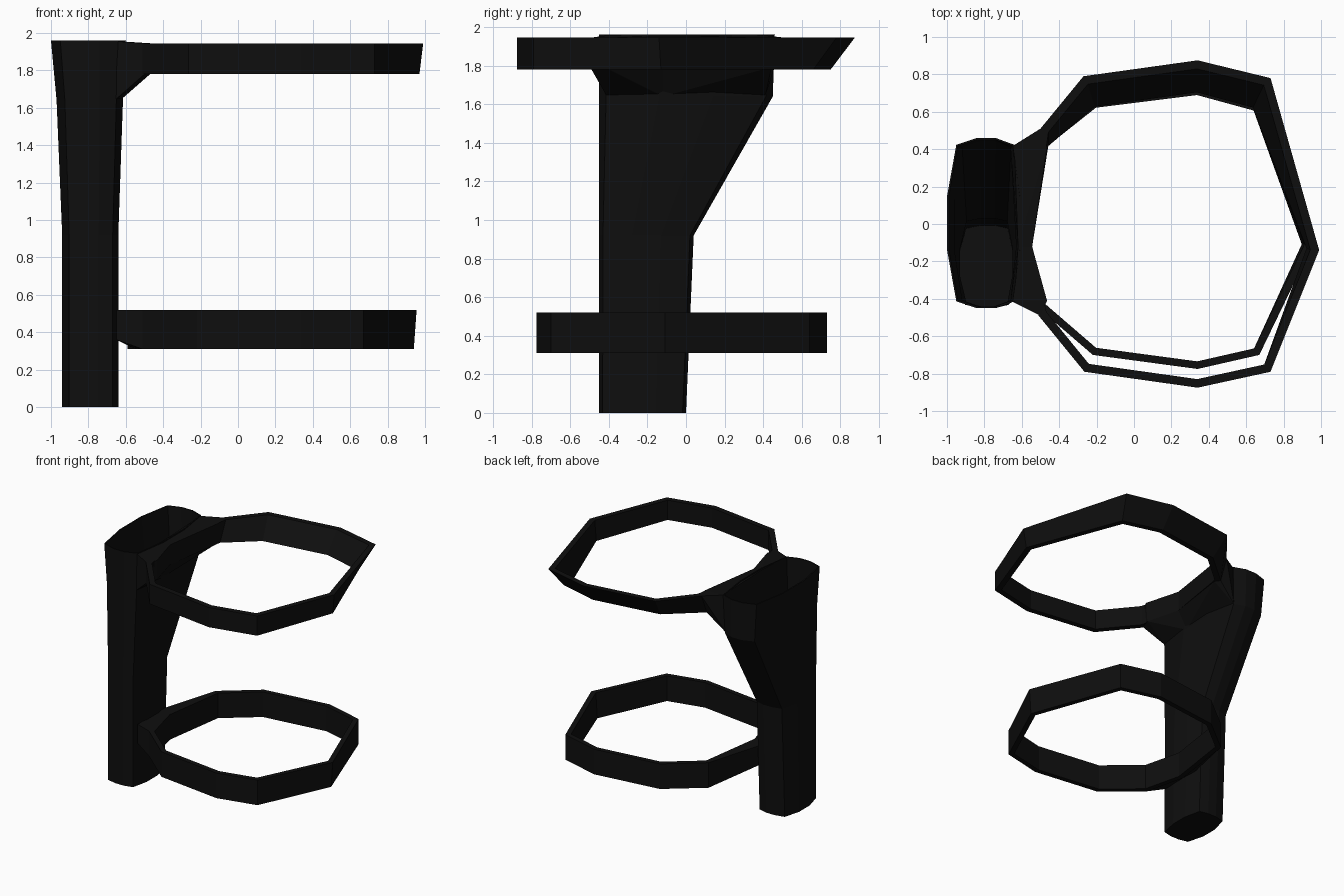
import bpy, bmesh
from mathutils import Vector

if "Cube" in bpy.data.objects:
    bpy.data.objects.remove(bpy.data.objects["Cube"])

black = bpy.data.materials.new("matte black")
black.diffuse_color = (0.0045, 0.0045, 0.0045, 1)
black.use_nodes = True
black.node_tree.nodes["Principled BSDF"].inputs["Base Color"].default_value = black.diffuse_color


def finish(name, bm):
    bmesh.ops.recalc_face_normals(bm, faces=bm.faces)
    me = bpy.data.meshes.new(name)
    bm.to_mesh(me)
    bm.free()
    me.materials.append(black)
    ob = bpy.data.objects.new(name, me)
    bpy.context.collection.objects.link(ob)
    return ob


def inset(pts, t):
    """Mitred inward offset of a counter-clockwise outline."""
    out = []
    for i, p in enumerate(pts):
        p = Vector(p)
        a = (p - Vector(pts[i - 1])).normalized()
        b = (Vector(pts[(i + 1) % len(pts)]) - p).normalized()
        na, nb = Vector((-a.y, a.x)), Vector((-b.y, b.x))
        out.append(p + (na + nb) * (t / (1 + na.dot(nb))))
    return out


def ring(name, top, bottom, z0, z1, t):
    bm = bmesh.new()
    loops = [[bm.verts.new((p[0], p[1], z)) for p in pts] for pts, z in
             ((top, z1), (bottom, z0), (inset(bottom, t), z0), (inset(top, t), z1))]
    n = len(top)
    for k in range(4):
        a, b = loops[k], loops[(k + 1) % 4]
        for i in range(n):
            j = (i + 1) % n
            bm.faces.new((a[i], a[j], b[j], b[i]))
    return finish(name, bm)


def hull(name, pts):
    bm = bmesh.new()
    for p in pts:
        bm.verts.new(p)
    r = bmesh.ops.convex_hull(bm, input=bm.verts)
    junk = list({v for v in r["geom_interior"] + r["geom_unused"]
                 if isinstance(v, bmesh.types.BMVert)})
    bmesh.ops.delete(bm, geom=junk, context='VERTS')
    return finish(name, bm)


# Open-topped holder tube that widens to the rear
half = [(1, .31), (.8, .92), (.3, 1), (-.2, 1), (-.75, .92), (-1, .31)]
section = half + [(x, -y) for x, y in reversed(half)]
bm = bmesh.new()
prev = None
for z, x0, x1, y0, y1 in ((0, -.94, -.64, -.45, 0), (.92, -.94, -.64, -.45, .04),
                          (1.64, -.97, -.615, -.45, .45), (1.96, -1, -.6, -.45, .46)):
    loop = [bm.verts.new(((x0 + x1) / 2 + u * (x1 - x0) / 2,
                          (y0 + y1) / 2 + v * (y1 - y0) / 2, z)) for u, v in section]
    if prev:
        for i in range(12):
            j = (i + 1) % 12
            bm.faces.new((prev[i], prev[j], loop[j], loop[i]))
    else:
        bm.faces.new(loop[::-1])
    prev = loop
tube = finish("holder_tube", bm)
wall = tube.modifiers.new("wall", 'SOLIDIFY')
wall.thickness = 0.01
wall.offset = -1

# Ring bands: the front is shared, the rear of the upper one slopes inward
front = [(-.59, -.12), (-.51, -.49), (-.265, -.79), (.34, -.875), (.73, -.79), (.99, -.14)]
front_low = [(-.59, -.12), (-.51, -.49), (-.265, -.79), (.34, -.875), (.73, -.79), (.97, -.13)]
rear = [(.73, .78), (.34, .875), (-.27, .79), (-.5, .51)]
rear_low = [(.67, .66), (.34, .75), (-.23, .67), (-.5, .44)]
ring("upper_ring", front + rear, front_low + rear_low, 1.78, 1.945, .045)

front2 = [(-.59, -.12), (-.51, -.45), (-.22, -.70), (.34, -.775), (.67, -.70)]
rear2 = [(.67, .64), (.34, .73), (-.22, .66), (-.51, .43)]
ring("lower_ring", front2 + [(.955, -.11)] + rear2,
     front2 + [(.94, -.11)] + rear2, .31, .52, .04)

# Brackets joining each ring to the tube, one piece either side of the middle
for side, s, ytop, ylow in (("front", -1, -.49, -.49), ("rear", 1, .51, .44)):
    hull("upper_bracket_" + side,
         [(-.64, s * .42, 1.955), (-.62, -.12, 1.955), (-.5, ytop, 1.945),
          (-.465, s * .41, 1.945), (-.545, -.12, 1.945),
          (-.5, ylow, 1.78), (-.47, s * .40, 1.78), (-.545, -.12, 1.78),
          (-.66, s * .41, 1.64), (-.63, -.12, 1.64)])
for side, ypost, yring, yin in (("front", -.40, -.45, -.42), ("rear", -.04, .43, .40)):
    hull("lower_bracket_" + side,
         [(x, y, z) for z in (.31, .52) for x, y in
          ((-.51, yring), (-.475, yin), (-.55, -.12))] +
         [(-.65, y, z) for z in (.36, .52) for y in (ypost, -.12)])
